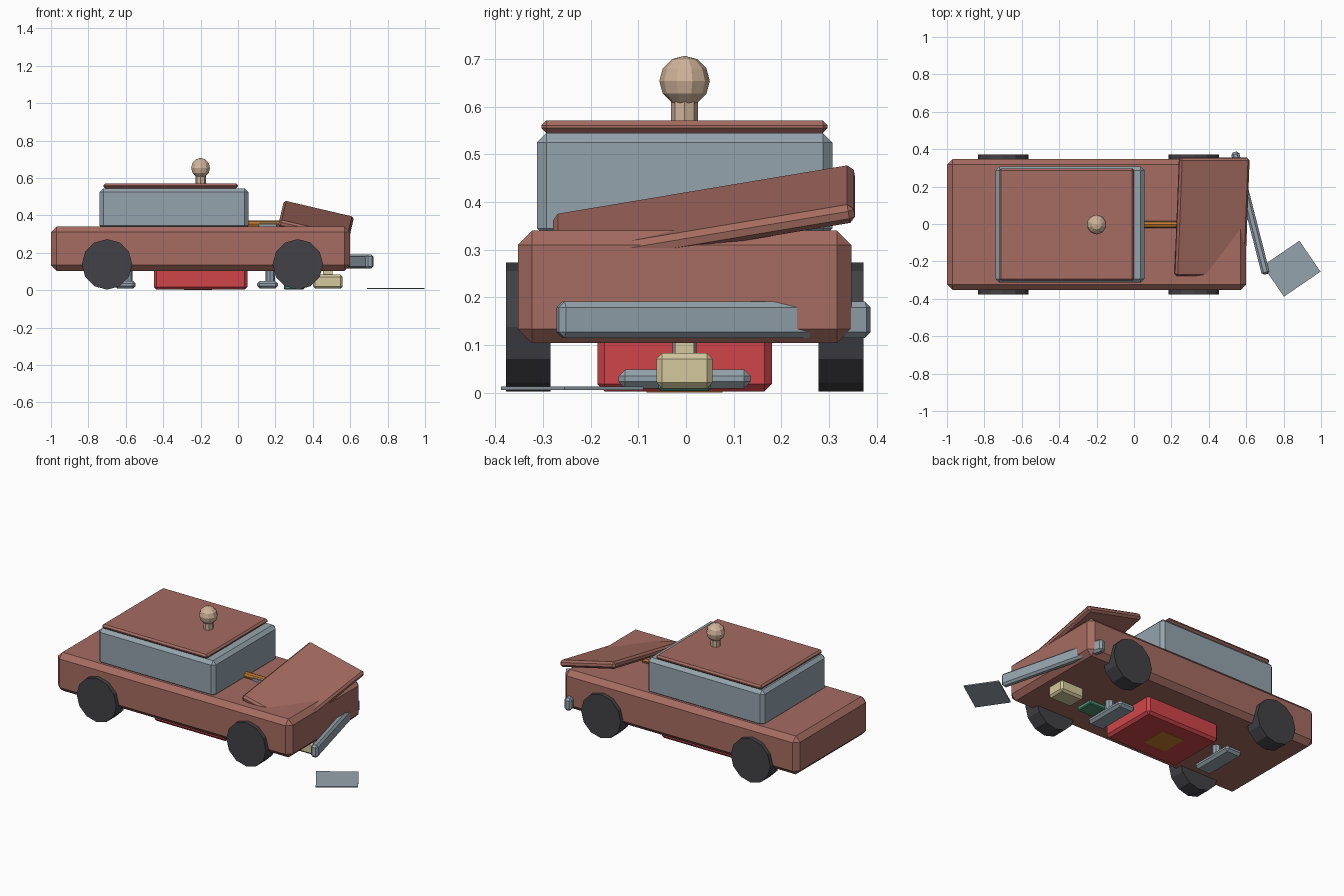
import bpy
from math import pi

cube = bpy.data.objects.get("Cube")
if cube:
    bpy.data.objects.remove(cube, do_unlink=True)

MID = -0.003  # y of the car's centre plane


def material(name, rgb):
    linear = [((c / 255 + 0.055) / 1.055) ** 2.4 for c in rgb]
    mat = bpy.data.materials.new(name)
    mat.use_nodes = True
    mat.diffuse_color = (*linear, 1)
    bsdf = next(n for n in mat.node_tree.nodes if n.type == "BSDF_PRINCIPLED")
    bsdf.inputs["Base Color"].default_value = (*linear, 1)
    return mat


BROWN = material("brown paint", (165, 108, 97))
STEEL = material("blue grey steel", (149, 164, 173))
RED = material("red", (207, 69, 74))
CREAM = material("cream", (212, 200, 157))
RUBBER = material("dark rubber", (66, 66, 71))
WOOD = material("pale wood", (208, 180, 154))
ORANGE = material("orange", (195, 122, 48))
GREEN = material("green", (75, 145, 118))


def finish(name, mat):
    obj = bpy.context.object
    obj.name = name
    obj.data.materials.append(mat)
    return obj


def box(name, mat, center, size, bevel=0.0, rotation=(0, 0, 0)):
    """Box with one-segment chamfered edges."""
    bpy.ops.mesh.primitive_cube_add(size=1, location=center, rotation=rotation)
    obj = finish(name, mat)
    for v in obj.data.vertices:
        v.co = [c * s for c, s in zip(v.co, size)]
    if bevel:
        mod = obj.modifiers.new("chamfer", "BEVEL")
        mod.width = bevel
        mod.segments = 1
    return obj


def cylinder(name, mat, center, radius, depth, sides, rotation=(0, 0, 0)):
    bpy.ops.mesh.primitive_cylinder_add(vertices=sides, radius=radius, depth=depth,
                                        location=center, rotation=rotation)
    return finish(name, mat)


# Body, cabin and roof
box("body", BROWN, (-0.2, MID, 0.222), (1.6, 0.7, 0.236), 0.03)
box("cabin", STEEL, (-0.342, MID, 0.435), (0.796, 0.62, 0.22), 0.02)
box("roof", BROWN, (-0.36, MID, 0.558), (0.72, 0.6, 0.026), 0.01)

# Knob on the roof
cylinder("knob_stem", WOOD, (-0.2, MID, 0.585), 0.028, 0.05, 8)
bpy.ops.mesh.primitive_uv_sphere_add(segments=10, ring_count=6, radius=0.053,
                                     location=(-0.2, MID, 0.654))
finish("knob", WOOD)

# Wheels
for end, x in (("rear", -0.7), ("front", 0.32)):
    for side, s in (("right", -1), ("left", 1)):
        cylinder(f"{end}_{side}_wheel", RUBBER, (x, MID + s * 0.328, 0.138),
                 0.135, 0.094, 12, (pi / 2, 0, 0))

# Sprung hood, loose bumper and fallen plate
box("hood", BROWN, (0.417, 0.038, 0.366), (0.385, 0.64, 0.04), 0.012, (0.17, 0.23, 0))
box("bumper", STEEL, (0.622, 0.058, 0.153), (0.044, 0.675, 0.076), 0.012, (0, 0, 0.25))
box("fallen_plate", STEEL, (0.843, -0.239, 0.009), (0.237, 0.2, 0.007), 0, (0, 0, 0.6))

# Rod and collar behind the hood
cylinder("rod", ORANGE, (0.14, MID, 0.354), 0.019, 0.3, 8, (0, pi / 2, 0))
box("rod_collar", STEEL, (0.16, MID, 0.35), (0.11, 0.036, 0.036), 0.008)

# Parts under the body
box("red_case", RED, (-0.2, MID, 0.064), (0.5, 0.366, 0.122), 0.015)
box("case_plate", ORANGE, (-0.215, MID, 0.003), (0.15, 0.16, 0.006))
box("cream_block", CREAM, (0.48, MID, 0.046), (0.16, 0.118, 0.074), 0.012)
box("cream_block_mount", CREAM, (0.48, MID, 0.09), (0.05, 0.04, 0.04))
box("green_block", GREEN, (0.3, MID, 0.017), (0.11, 0.11, 0.026), 0.005)
for end, x in (("rear", -0.603), ("front", 0.158)):
    box(f"{end}_foot", STEEL, (x, MID, 0.029), (0.112, 0.277, 0.04), 0.014)
    cylinder(f"{end}_foot_post", STEEL, (x + 0.014, MID, 0.08), 0.025, 0.08, 8)
